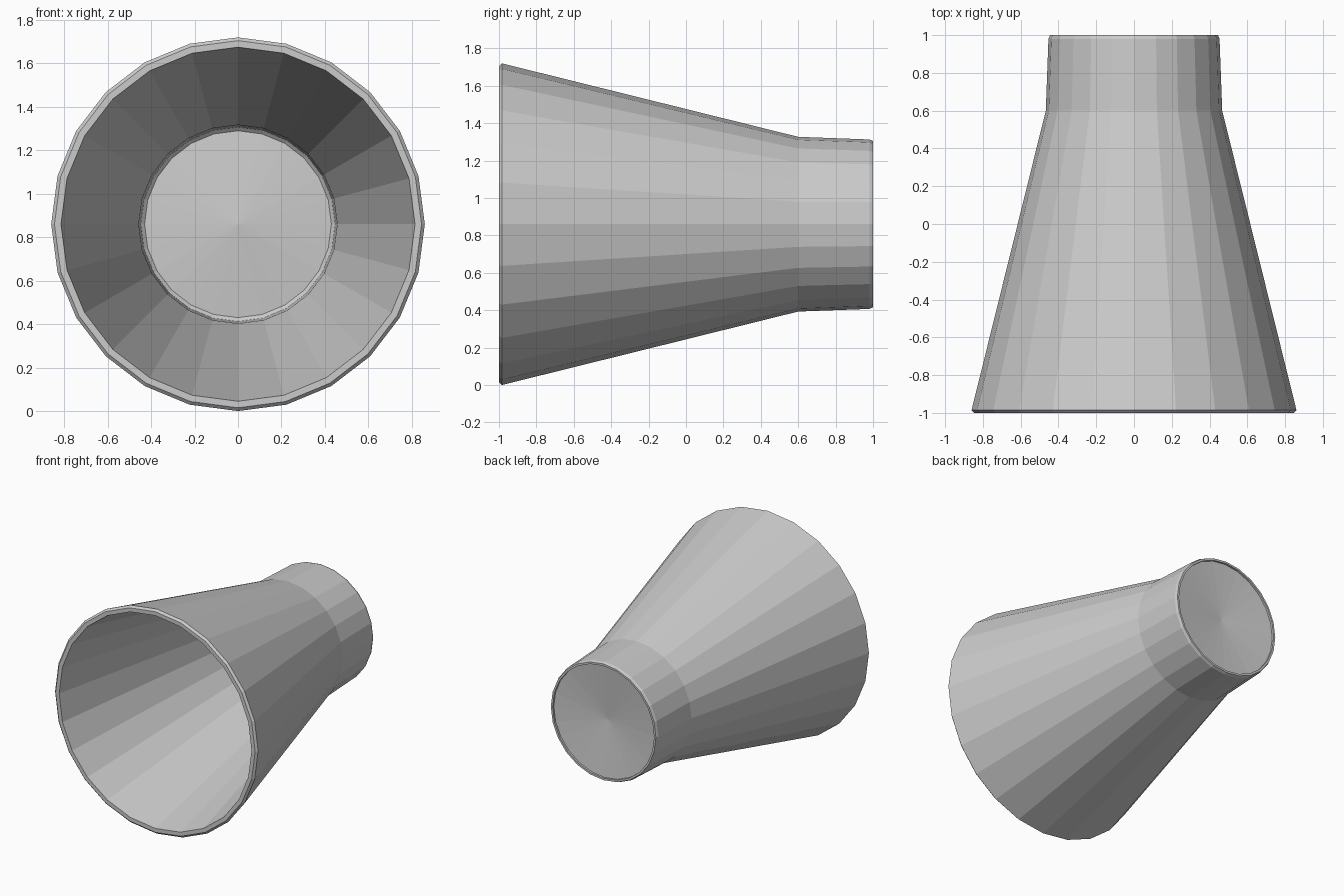
import bpy, bmesh
from math import sin, cos, pi

if "Cube" in bpy.data.objects:
    bpy.data.objects.remove(bpy.data.objects["Cube"])

SIDES = 24
CENTRE_Z = 0.86

def lathe(name, profile, tip=None):
    """Revolve (radius, y) points about the y axis; optionally close at a tip."""
    bm = bmesh.new()
    rings = [[bm.verts.new((r * sin(2 * pi * i / SIDES), y,
                            CENTRE_Z + r * cos(2 * pi * i / SIDES)))
              for i in range(SIDES)] for r, y in profile]
    for a, b in zip(rings, rings[1:]):
        for i in range(SIDES):
            j = (i + 1) % SIDES
            bm.faces.new((a[i], a[j], b[j], b[i]))
    if tip is not None:
        centre = bm.verts.new((0, tip, CENTRE_Z))
        last = rings[-1]
        for i in range(SIDES):
            bm.faces.new((last[i], last[(i + 1) % SIDES], centre))
    bmesh.ops.recalc_face_normals(bm, faces=bm.faces)
    mesh = bpy.data.meshes.new(name)
    bm.to_mesh(mesh)
    bm.free()
    obj = bpy.data.objects.new(name, mesh)
    bpy.context.collection.objects.link(obj)
    return obj

# Flared shell: inner wall, rolled front lip, outer wall, neck and back bevel
lathe("flared_shell", [
    (0.43, 0.985), (0.447, 0.97), (0.457, 0.6), (0.815, -1.0),
    (0.845, -1.0), (0.86, -0.985), (0.467, 0.6), (0.453, 0.98),
    (0.445, 1.0), (0.43, 1.0), (0.43, 0.985)])

# Shallow dished plate closing the narrow end
lathe("end_plate", [(0.43, 0.985)], tip=0.945)
